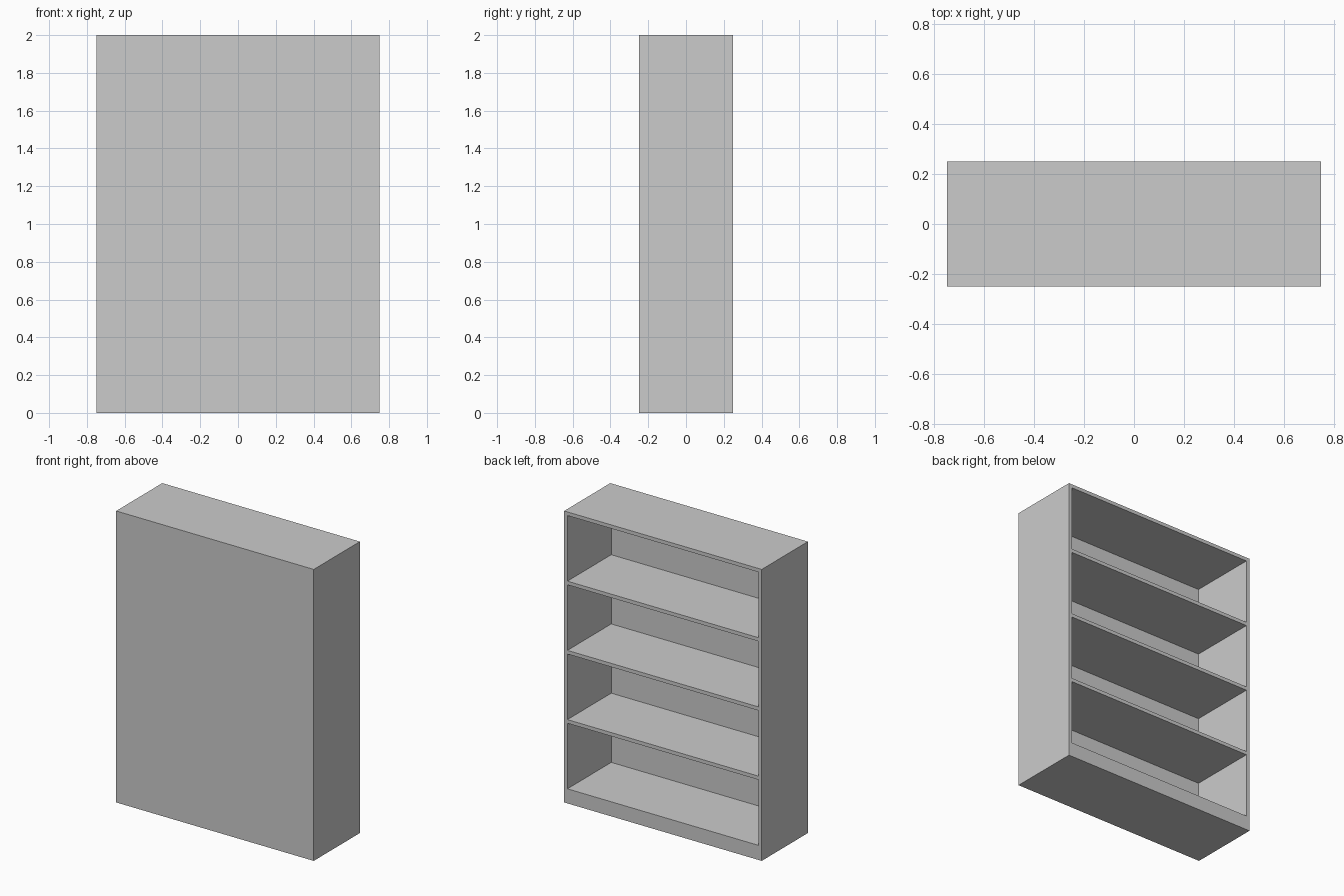
import bpy, bmesh
from mathutils import Vector

if "Cube" in bpy.data.objects:
    bpy.data.objects.remove(bpy.data.objects["Cube"])

W, D, H = 1.5, 0.5, 2.0      # overall size
T = 0.025                    # board thickness
BASE = 0.10                  # solid plinth height
SHELVES = 4
PITCH = (H - BASE) / SHELVES

bm = bmesh.new()

# Solid carcass block
bmesh.ops.create_cube(bm, size=1.0)
for v in bm.verts:
    v.co = Vector((v.co.x * W, v.co.y * D, (v.co.z + 0.5) * H))


def cut(point, normal):
    geom = bm.verts[:] + bm.edges[:] + bm.faces[:]
    bmesh.ops.bisect_plane(bm, geom=geom, plane_co=point, plane_no=normal)


# Board outlines: sides, shelf tops and shelf undersides
for s in (-1, 1):
    cut((s * (W / 2 - T), 0, 0), (1, 0, 0))
for i in range(SHELVES):
    floor = BASE + i * PITCH
    cut((0, 0, floor), (0, 0, 1))
    cut((0, 0, floor + PITCH - T), (0, 0, 1))


def is_opening(f):
    c = f.calc_center_median()
    if f.normal.y < 0.9 or abs(c.x) > W / 2 - T or c.z < BASE:
        return False
    return (c.z - BASE) % PITCH < PITCH - T


# Sink the compartments in from the open +y side, leaving the rear panel
bm.normal_update()
openings = [f for f in bm.faces if is_opening(f)]
pockets = bmesh.ops.extrude_discrete_faces(bm, faces=openings)["faces"]
for f in pockets:
    bmesh.ops.translate(bm, verts=f.verts[:], vec=(0, -(D - T), 0))

# Merge the leftover flat cuts
bmesh.ops.dissolve_limit(bm, angle_limit=0.01, verts=bm.verts[:], edges=bm.edges[:])
bmesh.ops.recalc_face_normals(bm, faces=bm.faces[:])

mesh = bpy.data.meshes.new("bookcase")
bm.to_mesh(mesh)
bm.free()
bpy.context.collection.objects.link(bpy.data.objects.new("bookcase", mesh))
